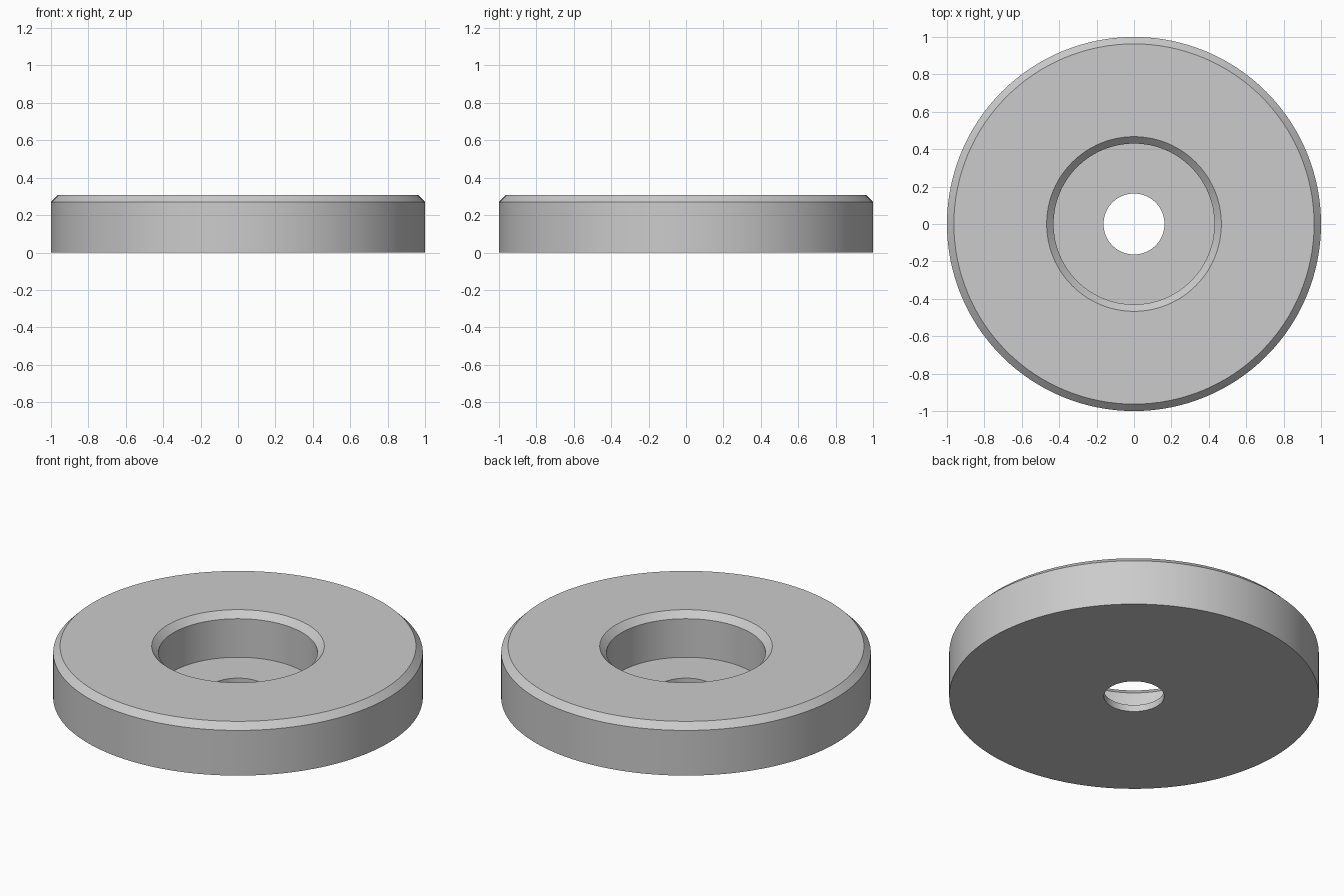
import bpy, bmesh, math

cube = bpy.data.objects.get("Cube")
if cube:
    bpy.data.objects.remove(cube, do_unlink=True)

# Plain grey material
grey = bpy.data.materials.new("plain grey")
grey.use_nodes = True
colour = (0.6, 0.6, 0.6, 1)
grey.diffuse_color = colour
grey.node_tree.nodes["Principled BSDF"].inputs["Base Color"].default_value = colour

# Main dimensions
outer, recess, bore = 1.0, 0.43, 0.163
height, floor, chamfer = 0.307, 0.04, 0.037

# Closed cross-section (radius, z): rim, chamfers, recess and through hole
profile = [
    (bore, 0), (outer, 0),
    (outer, height - chamfer), (outer - chamfer, height),
    (recess + chamfer, height), (recess, height - chamfer),
    (recess, floor), (bore, floor),
]

# Revolve the cross-section into a washer with a counterbore
bm = bmesh.new()
verts = [bm.verts.new((r, 0, z)) for r, z in profile]
edges = [bm.edges.new((a, b)) for a, b in zip(verts, verts[1:] + verts[:1])]
bmesh.ops.spin(bm, geom=verts + edges, cent=(0, 0, 0), axis=(0, 0, 1),
               angle=math.tau, steps=128, use_merge=False)
bmesh.ops.remove_doubles(bm, verts=bm.verts, dist=0.0001)
bmesh.ops.recalc_face_normals(bm, faces=bm.faces)

mesh = bpy.data.meshes.new("counterbored_washer")
bm.to_mesh(mesh)
bm.free()
mesh.materials.append(grey)
washer = bpy.data.objects.new("counterbored_washer", mesh)
bpy.context.collection.objects.link(washer)

# Smooth round walls, crisp edges
bpy.ops.object.select_all(action="DESELECT")
washer.select_set(True)
bpy.context.view_layer.objects.active = washer
bpy.ops.object.shade_smooth_by_angle(angle=math.radians(30))
